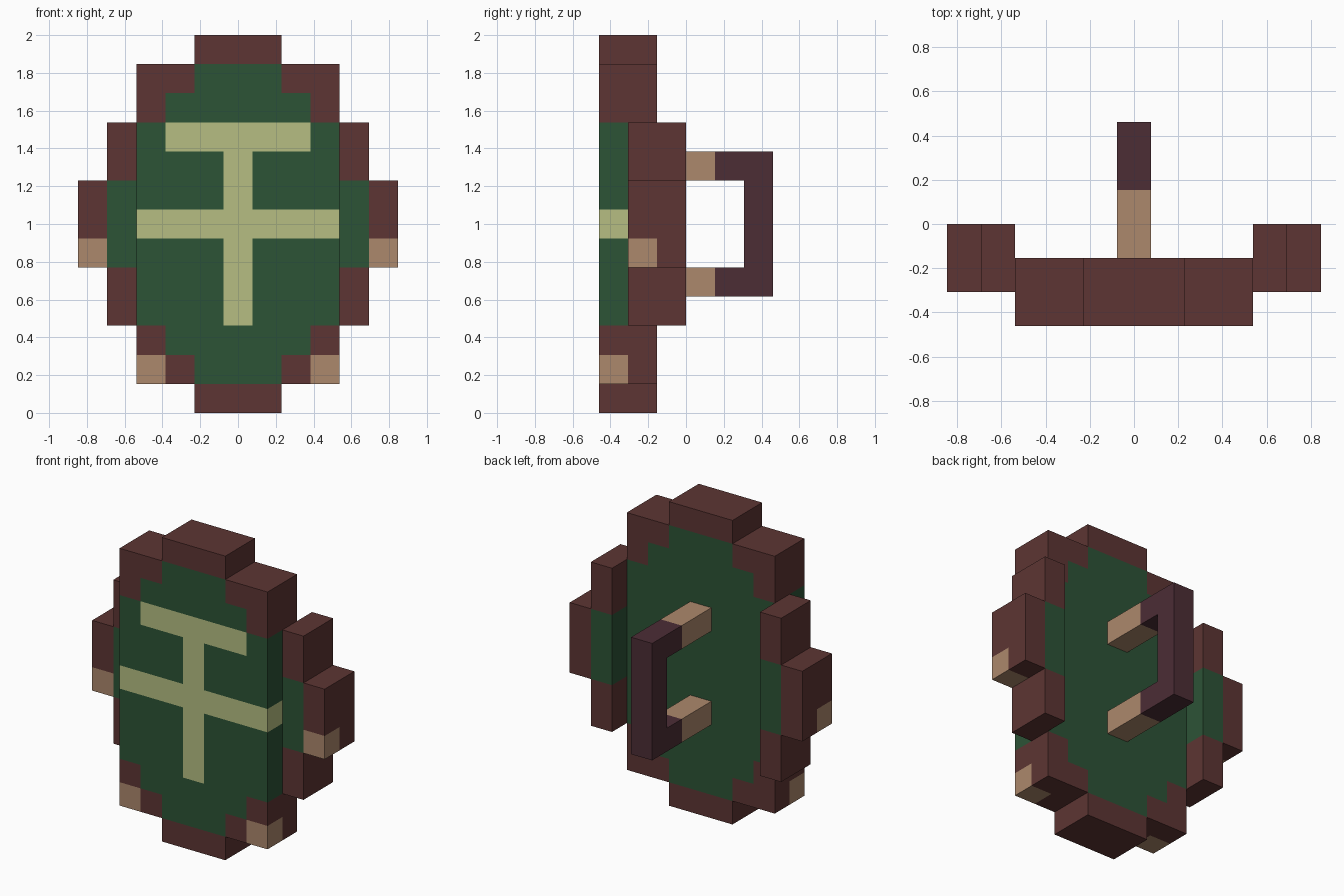
import bpy
import bmesh
from mathutils import Vector

U = 2 / 13  # one block of the design

if "Cube" in bpy.data.objects:
    bpy.data.objects.remove(bpy.data.objects["Cube"], do_unlink=True)


def linear(c):
    c /= 255
    return c / 12.92 if c <= 0.04045 else ((c + 0.055) / 1.055) ** 2.4


def make_material(name, rgb):
    mat = bpy.data.materials.new(name)
    mat.use_nodes = True
    colour = [linear(c) for c in rgb] + [1.0]
    mat.diffuse_color = colour
    bsdf = next(n for n in mat.node_tree.nodes if n.type == "BSDF_PRINCIPLED")
    bsdf.inputs["Base Color"].default_value = colour
    bsdf.inputs["Roughness"].default_value = 0.9
    return mat


BROWN, GREEN, OLIVE, TAN, PLUM = range(5)
MATERIALS = [
    make_material("rim brown", (93, 53, 51)),
    make_material("field green", (44, 83, 54)),
    make_material("emblem olive", (182, 190, 130)),
    make_material("worn tan", (172, 136, 108)),
    make_material("grip plum", (76, 45, 53)),
]


def block(name, low, high, paint):
    """Box in block units; paint(cell centre) picks the colour of each cell."""
    low, high = Vector(low), Vector(high)
    bm = bmesh.new()
    bmesh.ops.create_cube(bm, size=1)
    size, mid = high - low, (low + high) / 2
    for v in bm.verts:
        v.co = Vector(a * b for a, b in zip(v.co, size)) + mid
    # cut the box along every block boundary
    for axis in range(3):
        normal = Vector((0, 0, 0))
        normal[axis] = 1
        for step in range(1, round(size[axis])):
            bmesh.ops.bisect_plane(bm, geom=bm.verts[:] + bm.edges[:] + bm.faces[:],
                                   plane_co=low + normal * step, plane_no=normal)
    bm.normal_update()
    for f in bm.faces:
        f.material_index = paint(f.calc_center_median() - f.normal * 0.5)
    # join cells of one colour again
    bmesh.ops.dissolve_limit(bm, angle_limit=0.01, verts=bm.verts[:],
                             edges=bm.edges[:], delimit={"MATERIAL"})
    bmesh.ops.triangulate(bm, faces=[f for f in bm.faces if len(f.verts) > 4])
    bmesh.ops.scale(bm, vec=(U, U, U), verts=bm.verts[:])
    mesh = bpy.data.meshes.new(name)
    bm.to_mesh(mesh)
    bm.free()
    for mat in MATERIALS:
        mesh.materials.append(mat)
    obj = bpy.data.objects.new(name, mesh)
    bpy.context.collection.objects.link(obj)
    return obj


def paint_panel(c):
    x, z = abs(c.x), c.z
    front = c.y < -2
    # stepped corners, with worn lower front tips
    if front and x > 2.5 and z < 2:
        return TAN
    edge = min(z - 1, 12 - z)
    if (edge < 1 and x > 1.5) or (edge < 2 and x > 2.5):
        return BROWN
    # emblem on the front layer
    stem = x < 0.5 and 3 < z < 10
    top_bar = x < 2.5 and 9 < z < 10
    cross_bar = 6 < z < 7
    return OLIVE if front and (stem or top_bar or cross_bar) else GREEN


def paint_rim(c):
    return BROWN


def paint_wing(c):
    return GREEN if 5 < c.z < 8 else BROWN


def paint_tip(c):
    return TAN if c.z < 6 and c.y < -1 else BROWN


def paint_handle(c):
    return TAN if c.y < 1 else PLUM


# main panel with its top and bottom caps
block("shield_panel", (-3.5, -3, 1), (3.5, -1, 12), paint_panel)
block("top_cap", (-1.5, -3, 12), (1.5, -1, 13), paint_rim)
block("bottom_cap", (-1.5, -3, 0), (1.5, -1, 1), paint_rim)

# side wings, set one block further back
for side, s in (("left", 1), ("right", -1)):
    for part, a, b, z0, z1, paint in (("wing", 3.5, 4.5, 3, 10, paint_wing),
                                      ("wing_tip", 4.5, 5.5, 5, 8, paint_tip)):
        x0, x1 = sorted((s * a, s * b))
        block(f"{side}_{part}", (x0, -2, z0), (x1, 0, z1), paint)

# handle on the back
block("upper_handle_arm", (-0.5, -1, 8), (0.5, 2, 9), paint_handle)
block("lower_handle_arm", (-0.5, -1, 4), (0.5, 2, 5), paint_handle)
block("handle_grip", (-0.5, 2, 4), (0.5, 3, 9), paint_handle)
